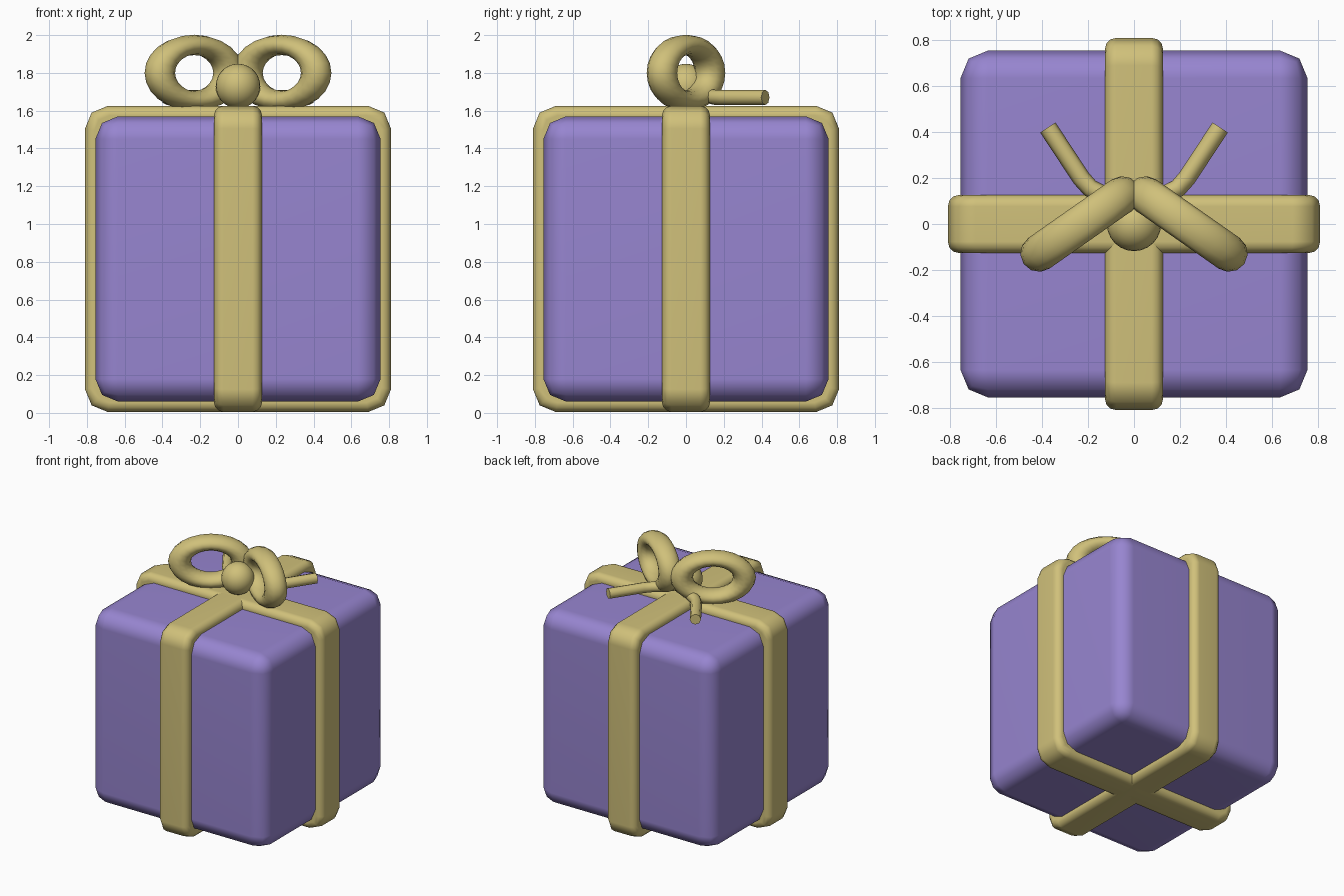
import bpy, bmesh
from math import radians, cos, sin, pi

if "Cube" in bpy.data.objects:
    bpy.data.objects.remove(bpy.data.objects["Cube"], do_unlink=True)


def material(name, color):
    mat = bpy.data.materials.new(name)
    mat.use_nodes = True
    mat.diffuse_color = color
    mat.node_tree.nodes["Principled BSDF"].inputs["Base Color"].default_value = color
    return mat


purple = material("purple paper", (0.31, 0.235, 0.63, 1))
gold = material("gold ribbon", (0.63, 0.53, 0.195, 1))


def finish(obj, name, mat, weighted=False):
    obj.name = name
    obj.data.materials.append(mat)
    obj.data.polygons.foreach_set("use_smooth", [True] * len(obj.data.polygons))
    if weighted:
        obj.modifiers.new("even shading", "WEIGHTED_NORMAL")
    return obj


def rounded_block(name, mat, half, center_z, corner, rim=0.0, axis=1):
    """Block with rounded corners; with a rim, only the outline around the axis is rounded first."""
    bm = bmesh.new()
    bmesh.ops.create_cube(bm, size=2)
    bmesh.ops.scale(bm, vec=half, verts=bm.verts)
    edges = bm.edges[:]
    if rim:
        edges = [e for e in edges if abs(e.verts[0].co[axis] - e.verts[1].co[axis]) > 0.01]
    bmesh.ops.bevel(bm, geom=edges, offset=corner, segments=2, profile=0.5, affect="EDGES")
    if rim:
        side = half[axis]
        edges = [e for e in bm.edges
                 if abs(e.verts[0].co[axis] - e.verts[1].co[axis]) < 0.001
                 and abs(abs(e.verts[0].co[axis]) - side) < 0.001]
        bmesh.ops.bevel(bm, geom=edges, offset=rim, segments=3, profile=0.5, affect="EDGES")
    mesh = bpy.data.meshes.new(name)
    bm.to_mesh(mesh)
    bm.free()
    obj = bpy.data.objects.new(name, mesh)
    bpy.context.collection.objects.link(obj)
    obj.location.z = center_z
    return finish(obj, name, mat, True)


# Wrapped box and the two ribbon bands around it
rounded_block("gift_box", purple, (0.755, 0.755, 0.755), 0.815, 0.12)
rounded_block("ribbon_band_across", gold, (0.81, 0.127, 0.81), 0.815, 0.12, 0.05, 1)
rounded_block("ribbon_band_front_to_back", gold, (0.127, 0.81, 0.81), 0.815, 0.12, 0.05, 0)

# Bow knot
bpy.ops.mesh.primitive_uv_sphere_add(segments=24, ring_count=14, radius=0.118,
                                     location=(0, 0, 1.73))
finish(bpy.context.object, "bow_knot", gold)


def tail(name, side):
    """Round ribbon end that runs out of the knot and bends backward."""
    curve = bpy.data.curves.new(name, "CURVE")
    curve.dimensions = "3D"
    curve.bevel_depth = 0.04
    curve.bevel_resolution = 2
    curve.use_fill_caps = True
    path = [(0, 0.05, 1.70), (0.1, 0.11, 1.68), (0.19, 0.155, 1.67),
            (0.23, 0.2, 1.67), (0.375, 0.42, 1.67)]
    spline = curve.splines.new("POLY")
    spline.points.add(len(path) - 1)
    for point, (x, y, z) in zip(spline.points, path):
        point.co = (side * x, y, z, 1)
    obj = bpy.data.objects.new(name, curve)
    bpy.context.collection.objects.link(obj)
    curve.materials.append(gold)


# Bow loops and tails, mirrored left and right
for label, side in (("left", 1), ("right", -1)):
    bpy.ops.mesh.primitive_torus_add(
        major_segments=24, minor_segments=12, major_radius=0.148, minor_radius=0.054,
        location=(side * 0.232, 0, 1.8), rotation=(pi / 2, 0, radians(-35 * side)))
    loop = finish(bpy.context.object, "bow_loop_" + label, gold)
    loop.scale = (1.5, 1, 1.5)
    tail("bow_tail_" + label, side)
